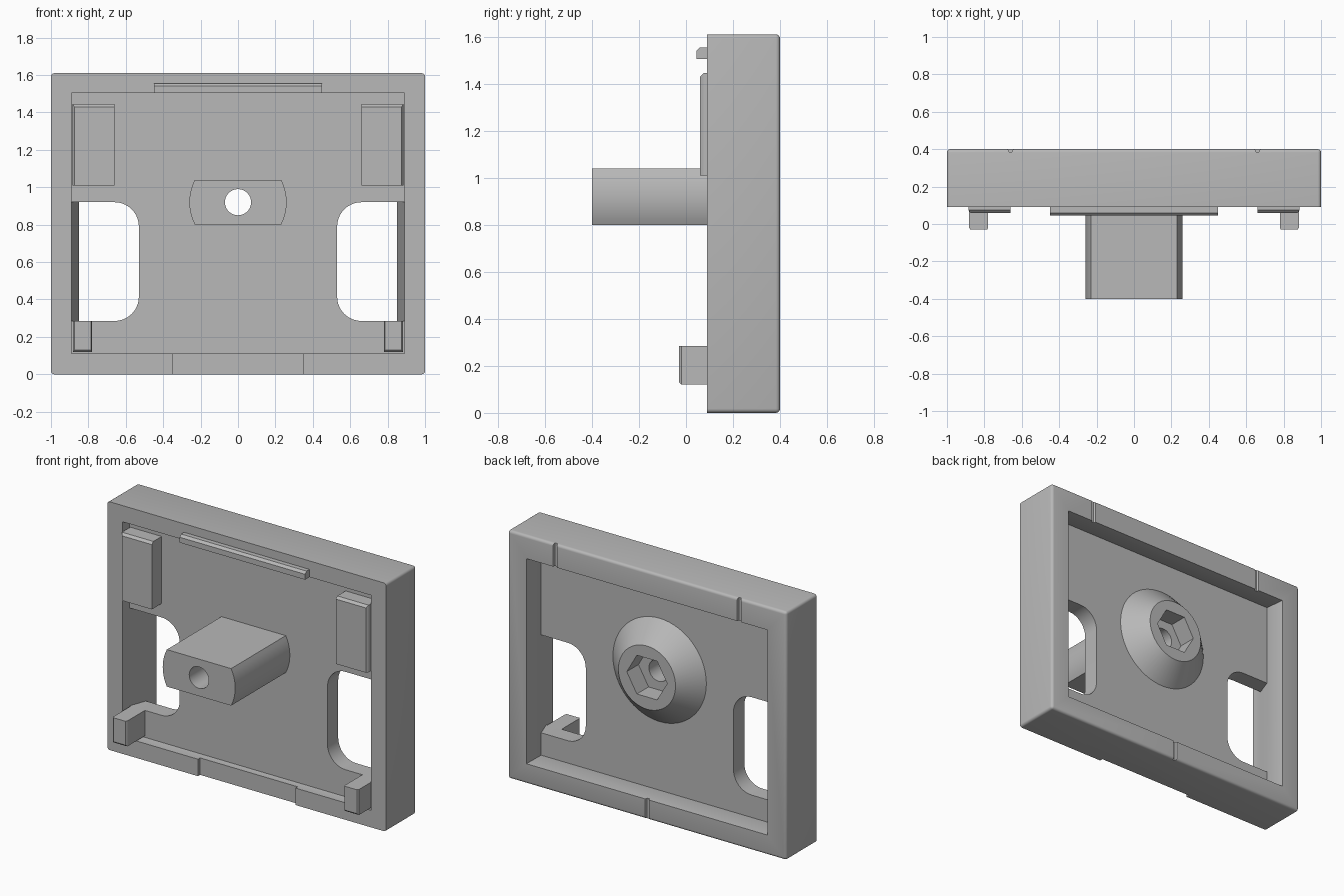
import bpy, bmesh, math

cube = bpy.data.objects.get("Cube")
if cube:
    bpy.data.objects.remove(cube, do_unlink=True)

grey = bpy.data.materials.new("plain_grey")
grey.use_nodes = True
COLOR = (0.48, 0.48, 0.48, 1)
grey.diffuse_color = COLOR
grey.node_tree.nodes["Principled BSDF"].inputs["Base Color"].default_value = COLOR

AXIS_Z = 0.92          # height of the shaft axis


def rect(x0, x1, z0, z1):
    return [(x0, z0), (x1, z0), (x1, z1), (x0, z1)]


def circle(r, n):
    return [(r * math.cos(math.tau * i / n), AXIS_Z + r * math.sin(math.tau * i / n))
            for i in range(n)]


def arc(cx, cz, r, a0, a1, n=10):
    return [(cx + r * math.cos(math.radians(a0 + (a1 - a0) * i / n)),
             cz + r * math.sin(math.radians(a0 + (a1 - a0) * i / n))) for i in range(n + 1)]


def flip(points, side):
    return [(x * side, z) for x, z in points]


def loft(name, *rings, bevel=0):
    """Solid through outlines in the x-z plane, each given as (y, points)."""
    bm = bmesh.new()
    loops = [[bm.verts.new((x, y, z)) for x, z in pts] for y, pts in rings]
    for a, b in zip(loops, loops[1:]):
        for i in range(len(a)):
            j = (i + 1) % len(a)
            bm.faces.new((a[i], a[j], b[j], b[i]))
    bm.faces.new(loops[0])
    bm.faces.new(loops[-1])
    bmesh.ops.recalc_face_normals(bm, faces=bm.faces)
    if bevel:
        front = rings[0][0]
        edges = [e for e in bm.edges if any(v.co.y > front + 0.001 for v in e.verts)]
        bmesh.ops.bevel(bm, geom=edges, offset=bevel, segments=4, profile=0.5, affect='EDGES')
    mesh = bpy.data.meshes.new(name)
    bm.to_mesh(mesh)
    bm.free()
    mesh.materials.append(grey)
    obj = bpy.data.objects.new(name, mesh)
    bpy.context.collection.objects.link(obj)
    return obj


def carve(obj, *cutters):
    """Subtract the cutters and keep the finished mesh."""
    for c in cutters:
        mod = obj.modifiers.new("cut", 'BOOLEAN')
        mod.operation, mod.solver, mod.object = 'DIFFERENCE', 'EXACT', c
    bpy.context.view_layer.update()
    graph = bpy.context.evaluated_depsgraph_get()
    mesh = bpy.data.meshes.new_from_object(obj.evaluated_get(graph))
    obj.modifiers.clear()
    obj.data = mesh


def discard(cutters):
    for c in cutters:
        bpy.data.objects.remove(c, do_unlink=True)


# Outer frame with a tapering opening, a front notch and back grooves
frame = loft("frame", (0.09, rect(-1, 1, 0, 1.61)), (0.4, rect(-1, 1, 0, 1.61)), bevel=0.018)
front_opening = rect(-0.89, 0.89, 0.11, 1.505)
back_opening = rect(-0.865, 0.865, 0.13, 1.46)
cutters = [
    loft("opening_cutter", (0, front_opening), (0.16, front_opening),
         (0.27, rect(-0.85, 0.85, 0.14, 1.46)), (0.4, back_opening), (0.5, back_opening)),
    loft("notch_cutter", (0, rect(-0.35, 0.35, -0.1, 0.14)),
         (0.112, rect(-0.35, 0.35, -0.1, 0.14))),
]
for x, z0, z1 in ((-0.66, 1.4, 1.7), (0.66, 1.4, 1.7), (0, -0.1, 0.2)):
    cutters.append(loft("groove_cutter", (0.386, rect(x - 0.008, x + 0.008, z0, z1)),
                        (0.41, rect(x - 0.018, x + 0.018, z0, z1))))
carve(frame, *cutters)
discard(cutters)

# Inner plate, shaft and boss share the bore; the plate also has two side windows
bore = loft("bore_cutter", (-0.6, circle(0.07, 32)), (0.6, circle(0.07, 32)))
socket = loft("socket_cutter", (0.28, circle(0.145, 6)), (0.5, circle(0.145, 6)))
cutters = [bore, socket]
window = [(1.1, 0.285)] + [(1.1, 0.92)] + arc(0.66, 0.79, 0.13, 90, 180) + arc(0.66, 0.415, 0.13, 180, 270)
for side in (-1, 1):
    pts = flip(window, side)
    cutters.append(loft("window_cutter", (0, pts), (0.5, pts)))

plate = loft("inner_plate", (0.16, rect(-0.92, 0.92, 0.08, 1.53)),
             (0.27, rect(-0.92, 0.92, 0.08, 1.53)))
carve(plate, bore, *cutters[2:])

angle = math.degrees(math.asin(0.12 / 0.26))
shaft_outline = (arc(0, AXIS_Z, 0.26, -angle, angle)
                 + arc(0, AXIS_Z, 0.26, 180 - angle, 180 + angle))
shaft = loft("flat_sided_shaft", (-0.4, shaft_outline), (0.2, shaft_outline))
carve(shaft, bore)

boss = loft("conical_boss", (0.26, circle(0.335, 64)), (0.27, circle(0.335, 64)),
            (0.4, circle(0.205, 64)))
carve(boss, socket, bore)
discard(cutters)

# Upper pads and lower hooks on both sides
for side, label in ((-1, "right"), (1, "left")):
    pad = flip(rect(0.66, 0.885, 1.01, 1.445), side)
    loft(label + "_upper_pad", (0.06, flip(rect(0.66, 0.875, 1.01, 1.43), side)),
         (0.075, pad), (0.18, pad))
    hook = flip(rect(0.78, 0.882, 0.12, 0.285), side)
    loft(label + "_lower_hook", (-0.03, flip(rect(0.785, 0.874, 0.13, 0.285), side)),
         (-0.02, hook), (0.27, hook))

# Clip strip along the top of the front
strip = rect(-0.45, 0.45, 1.505, 1.555)
loft("top_strip", (0.045, rect(-0.45, 0.45, 1.505, 1.54)), (0.06, strip), (0.1, strip))

# Smooth curved surfaces, keep the hard edges
bpy.ops.object.select_all(action='DESELECT')
for obj in (frame, plate, shaft, boss):
    obj.select_set(True)
    bpy.context.view_layer.objects.active = obj
bpy.ops.object.shade_smooth_by_angle(angle=math.radians(30))
